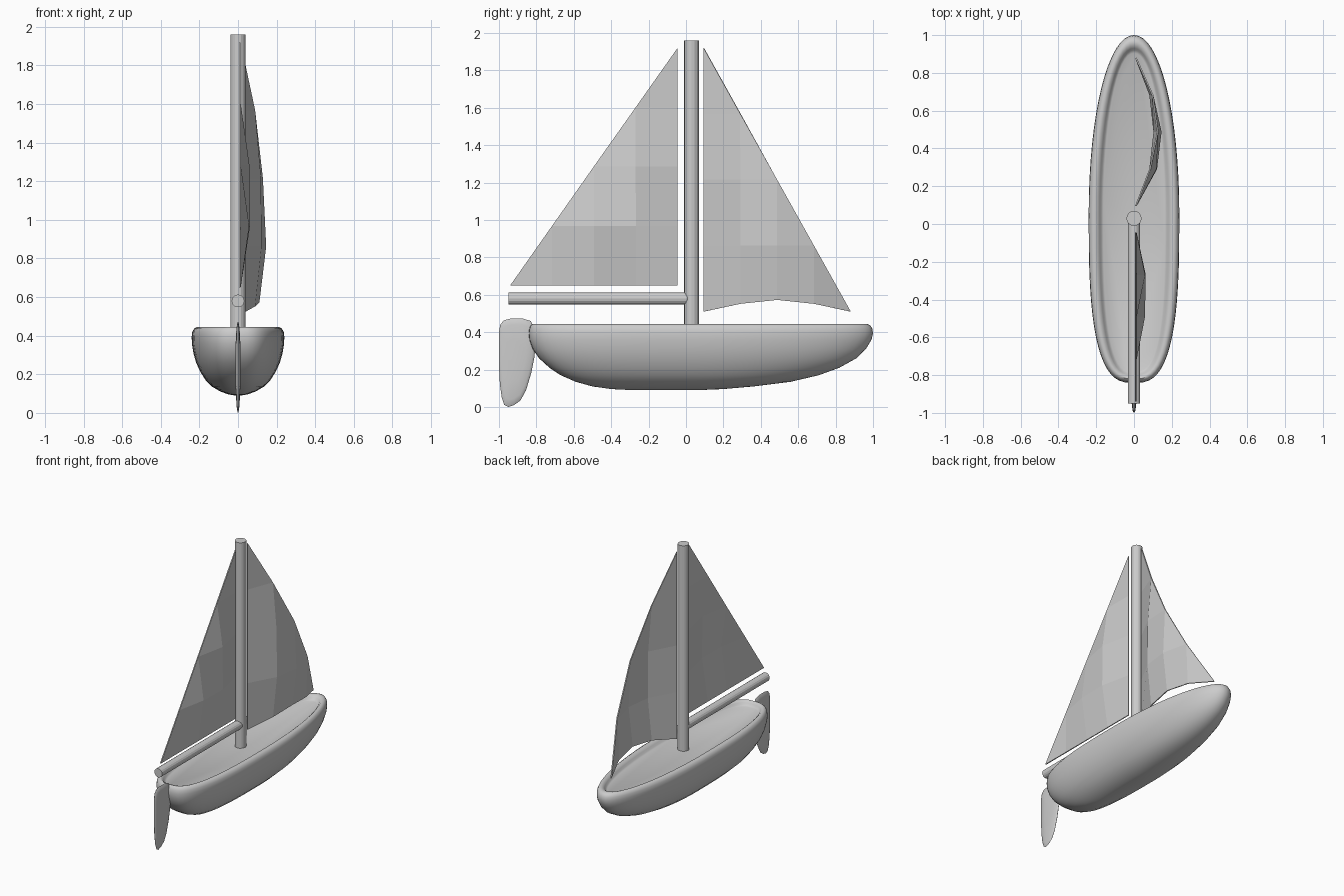
import bpy
import bmesh
from math import sin, cos, pi
from mathutils import Vector

if "Cube" in bpy.data.objects:
    bpy.data.objects.remove(bpy.data.objects["Cube"])


def finish(name, bm, smooth=None):
    bmesh.ops.recalc_face_normals(bm, faces=bm.faces)
    me = bpy.data.meshes.new(name)
    bm.to_mesh(me)
    bm.free()
    ob = bpy.data.objects.new(name, me)
    bpy.context.collection.objects.link(ob)
    if smooth:
        bpy.ops.object.select_all(action='DESELECT')
        bpy.context.view_layer.objects.active = ob
        ob.select_set(True)
        bpy.ops.object.shade_smooth_by_angle(angle=smooth)
    return ob


def loft(bm, rings):
    """Skin closed rings of points and cap both ends."""
    loops = [[bm.verts.new(p) for p in r] for r in rings]
    n = len(loops[0])
    for a, b in zip(loops, loops[1:]):
        for i in range(n):
            bm.faces.new((a[i], a[(i + 1) % n], b[(i + 1) % n], b[i]))
    bm.faces.new(loops[0])
    bm.faces.new(loops[-1])


def hull_ring(z, width, bow, stern, n=64):
    """Egg outline: elliptical bow, squarer stern."""
    pts = []
    for i in range(n):
        c, s = cos(2 * pi * i / n), sin(2 * pi * i / n)
        e = 2 / 2.05 if s > 0 else 2 / 2.9
        x = width * abs(c) ** e * (1 if c > 0 else -1)
        y = 0.05 + abs(s) ** e * ((bow if s > 0 else stern) - 0.05)
        pts.append((x, y, z))
    return pts


# Hull with rolled rim and sunken deck: z, half width, bow y, stern y
levels = [
    (0.091, 0.02, 0.08, -0.30), (0.096, 0.05, 0.20, -0.40),
    (0.11, 0.09, 0.36, -0.50), (0.135, 0.133, 0.56, -0.59),
    (0.17, 0.168, 0.71, -0.67), (0.21, 0.194, 0.82, -0.73),
    (0.26, 0.217, 0.91, -0.785), (0.31, 0.231, 0.962, -0.82),
    (0.36, 0.239, 0.992, -0.838), (0.395, 0.24, 1.0, -0.841),
    (0.42, 0.237, 0.996, -0.838), (0.437, 0.227, 0.985, -0.83),
    (0.445, 0.213, 0.967, -0.82), (0.442, 0.196, 0.947, -0.81),
    (0.430, 0.182, 0.93, -0.80), (0.417, 0.174, 0.92, -0.792),
    (0.41, 0.162, 0.905, -0.78),
]
bm = bmesh.new()
loft(bm, [hull_ring(*lv) for lv in levels])
finish("hull", bm, 0.9)


# Round spars
def spar(name, start, end, radius, sides=16):
    a, b = Vector(start), Vector(end)
    d = b - a
    bm = bmesh.new()
    bmesh.ops.create_cone(bm, cap_ends=True, segments=sides,
                          radius1=radius, radius2=radius, depth=d.length)
    bm.transform(d.to_track_quat('Z', 'Y').to_matrix().to_4x4())
    bmesh.ops.translate(bm, verts=bm.verts, vec=(a + b) / 2)
    finish(name, bm)


spar("mast", (0, 0.03, 0.4), (0, 0.03, 1.96), 0.04)
spar("boom", (0, 0.02, 0.58), (0, -0.95, 0.58), 0.033)


# Triangular sails on a 4 x 4 grid, billowing to +x
def sail(name, tack, clew_y, head_z, billow, foot=(0, 0, 0, 0, 0)):
    """billow[row][column] gives x, foot lifts the lowest row."""
    y0, z0 = tack
    bm = bmesh.new()
    v = {}
    for j in range(5):
        for i in range(5 - j):
            y = y0 + (clew_y - y0) * i / 4
            z = z0 + (head_z - z0) * j / 4 + (foot[i] if j == 0 else 0)
            v[i, j] = bm.verts.new((billow[j][i], y, z))
    for j in range(4):
        for i in range(4 - j):
            if i + j < 3:
                bm.faces.new((v[i, j], v[i + 1, j], v[i + 1, j + 1], v[i, j + 1]))
            else:
                bm.faces.new((v[i, j], v[i + 1, j], v[i, j + 1]))
    ob = finish(name, bm)
    mod = ob.modifiers.new("cloth_thickness", 'SOLIDIFY')
    mod.thickness = 0.008
    mod.offset = 0


e = 0.01
sail("mainsail", (-0.045, 0.65), -0.94, 1.92,
     [[e] * 5, [e, 0.058, 0.054, e], [e, 0.055, e], [e, e], [e]])
sail("jib", (0.095, 0.51), 0.88, 1.92,
     [[e, 0.085, 0.107, 0.085, e], [e, 0.118, 0.142, 0.098],
      [e, 0.115, 0.125], [e, 0.085], [e]],
     foot=(0, 0.042, 0.063, 0.042, 0))

# Rudder blade, lens shaped in section
outline = [(-1.0, 0.40), (-0.993, 0.44), (-0.975, 0.463), (-0.94, 0.472),
           (-0.87, 0.472), (-0.83, 0.46), (-0.81, 0.42), (-0.803, 0.35),
           (-0.81, 0.27), (-0.828, 0.18), (-0.855, 0.09), (-0.885, 0.035),
           (-0.92, 0.01), (-0.95, 0.0), (-0.972, 0.012), (-0.985, 0.05),
           (-0.995, 0.12), (-1.0, 0.22)]
bm = bmesh.new()
loft(bm, [[(x, -0.905 + (y + 0.905) * s, 0.26 + (z - 0.26) * s) for y, z in outline]
          for x, s in ((-0.012, 0.5), (-0.008, 0.85), (-0.003, 0.98), (0, 1),
                       (0.003, 0.98), (0.008, 0.85), (0.012, 0.5))])
finish("rudder", bm, 0.7)
